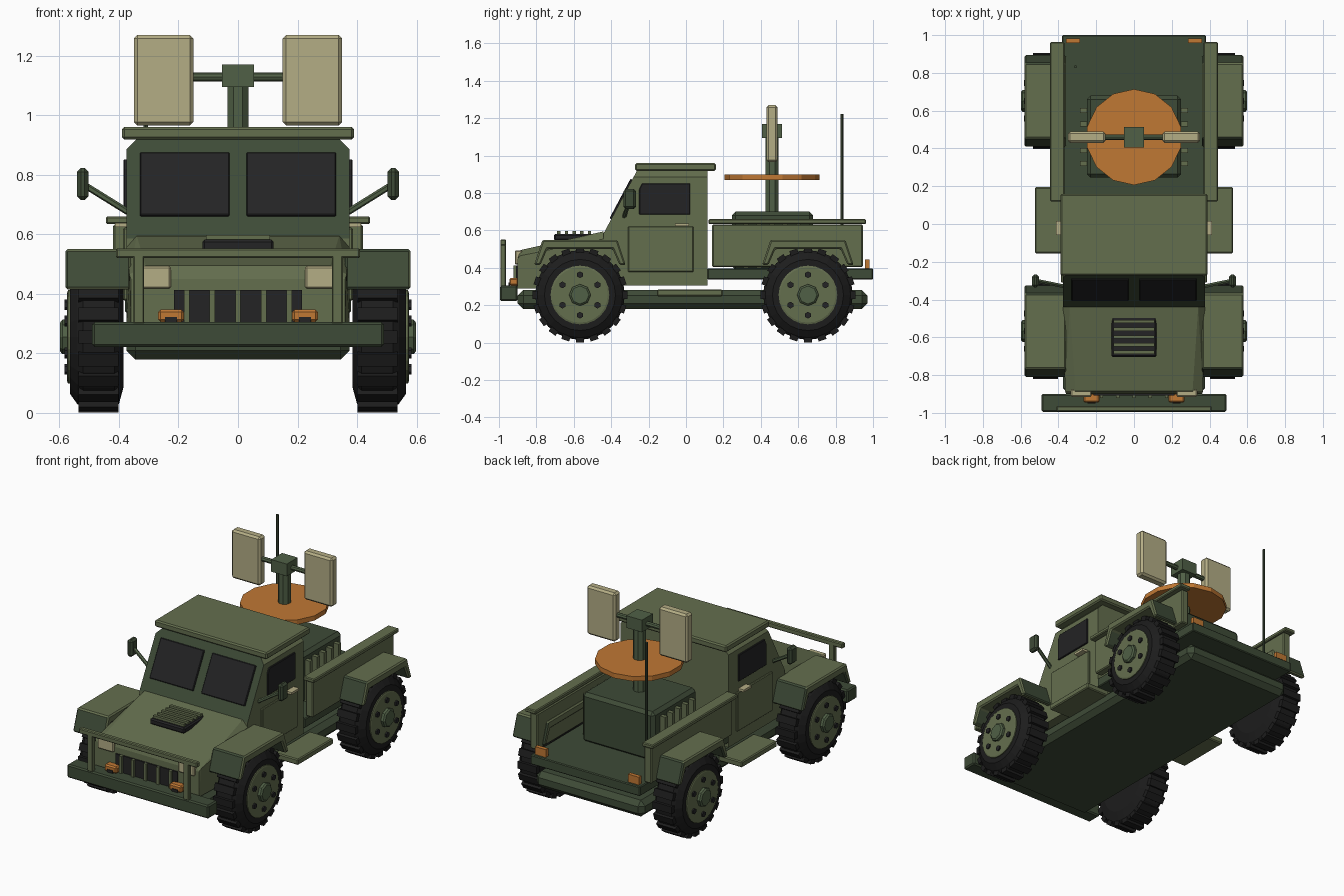
import bpy, bmesh, math
from mathutils import Vector, Matrix

if "Cube" in bpy.data.objects:
    bpy.data.objects.remove(bpy.data.objects["Cube"])

def material(name, rgb):
    m = bpy.data.materials.new(name)
    m.diffuse_color = (*rgb, 1)
    m.use_nodes = True
    m.node_tree.nodes["Principled BSDF"].inputs["Base Color"].default_value = m.diffuse_color
    return m

OLIVE = material("olive", (0.127, 0.156, 0.076))
DARK = material("dark_green", (0.048, 0.070, 0.038))
MID = material("mid_green", (0.080, 0.117, 0.061))
BLACK = material("glass_black", (0.017, 0.017, 0.018))
TYRE = material("tyre_black", (0.012, 0.012, 0.012))
BEIGE = material("beige", (0.456, 0.418, 0.235))
ORANGE = material("orange", (0.527, 0.188, 0.034))

def finish(name, bm, mat, bevel=0):
    bmesh.ops.recalc_face_normals(bm, faces=bm.faces)
    me = bpy.data.meshes.new(name)
    bm.to_mesh(me)
    bm.free()
    me.materials.append(mat)
    ob = bpy.data.objects.new(name, me)
    bpy.context.collection.objects.link(ob)
    if bevel:
        mod = ob.modifiers.new("bevel", 'BEVEL')
        mod.width, mod.segments = bevel, 1
    return ob

def add_box(bm, lo, hi, mat=Matrix()):
    lo, hi = Vector(lo), Vector(hi)
    m = mat @ Matrix.Translation((lo + hi) / 2) @ Matrix.Diagonal((*(hi - lo), 1))
    bmesh.ops.create_cube(bm, size=1, matrix=m)

def box(name, x, y, z, mat, bevel=0, pair=False):
    """Box from ranges; pair adds the mirrored copy."""
    bm = bmesh.new()
    add_box(bm, (x[0], y[0], z[0]), (x[1], y[1], z[1]))
    if pair:
        add_box(bm, (-x[1], y[0], z[0]), (-x[0], y[1], z[1]))
    return finish(name, bm, mat, bevel)

def prism(name, poly, x0, x1, mat, bevel=0):
    """Side profile of (y, z) points extruded along x."""
    bm = bmesh.new()
    a = [bm.verts.new((x0, y, z)) for y, z in poly]
    b = [bm.verts.new((x1, y, z)) for y, z in poly]
    bm.faces.new(a)
    bm.faces.new(b)
    for i in range(len(a)):
        j = (i + 1) % len(a)
        bm.faces.new((a[i], a[j], b[j], b[i]))
    return finish(name, bm, mat, bevel)

def rod(name, p, q, r, mat, sides=8, turn=0):
    p, q = Vector(p), Vector(q)
    bm = bmesh.new()
    m = (Matrix.Translation((p + q) / 2) @ (q - p).to_track_quat('Z', 'Y').to_matrix().to_4x4()
         @ Matrix.Rotation(turn, 4, 'Z'))
    bmesh.ops.create_cone(bm, cap_ends=True, segments=sides, radius1=r, radius2=r,
                          depth=(q - p).length, matrix=m)
    return finish(name, bm, mat)

def lathe_x(name, rings, cy, cz, mat, n=24):
    """Rings of (x, radius) around an axle, capped at both ends."""
    bm = bmesh.new()
    loops = [[bm.verts.new((x, cy + r * math.sin(i * math.tau / n), cz + r * math.cos(i * math.tau / n)))
              for i in range(n)] for x, r in rings]
    for a, b in zip(loops, loops[1:]):
        for i in range(n):
            j = (i + 1) % n
            bm.faces.new((a[i], a[j], b[j], b[i]))
    bm.faces.new(loops[0])
    bm.faces.new(loops[-1])
    return finish(name, bm, mat)

# chassis, bed floor, bumper and guard
box("chassis", (-.375, .375), (-.9, .97), (.18, .282), DARK, .03)
box("bed_floor", (-.38, .38), (.115, 1.0), (.337, .397), DARK, .005)
box("front_bumper", (-.49, .49), (-.995, -.90), (.222, .305), DARK, .008)
box("guard_posts", (.315, .352), (-.993, -.963), (.30, .53), OLIVE, .004, True)
box("guard_bar", (-.41, .41), (-.993, -.963), (.52, .552), OLIVE, .005)

# cab with chamfered roof edges and dark windscreen frame
cab = prism("cab", [(-.44, .305), (-.44, .585), (-.262, .92), (.115, .92), (.115, .305)], -.375, .375, OLIVE)
bm = bmesh.new()
bm.from_mesh(cab.data)
top = [e for e in bm.edges if all(v.co.z > .9 for v in e.verts) and abs(e.verts[0].co.x - e.verts[1].co.x) < .01]
bmesh.ops.bevel(bm, geom=top, offset=.035, segments=1, affect='EDGES')
bm.normal_update()
cab.data.materials.append(DARK)
for f in bm.faces:
    if f.normal.y < -.5 and f.calc_center_median().z > .6:
        f.material_index = 1
bm.to_mesh(cab.data)
bm.free()
box("roof", (-.39, .39), (-.272, .16), (.918, .96), OLIVE, .008)

# hood as a hull of mirrored corner points
bm = bmesh.new()
for x, y, z in [(.375, -.44, .555), (.34, -.44, .595), (.365, -.885, .465), (.31, -.885, .495),
                (.375, -.44, .29), (.36, -.9, .29), (.36, -.9, .45)]:
    bm.verts.new((x, y, z))
    bm.verts.new((-x, y, z))
bmesh.ops.convex_hull(bm, input=bm.verts)
bmesh.ops.dissolve_limit(bm, angle_limit=.01, verts=bm.verts, edges=bm.edges)
finish("hood", bm, OLIVE)

# hood vent
box("vent_plate", (-.12, .12), (-.705, -.49), (.545, .582), BLACK, .008)
for i in range(5):
    y = -.68 + i * .041
    box("vent_slat", (-.108, .108), (y - .009, y + .009), (.578, .597), OLIVE)

# windscreen panes lie on the slope of the cab front
slope = Vector((0, .178, .335)).normalized()
out = Vector((0, -slope.z, slope.y))
base = Vector((0, -.44, .585))
for s in (-1, 1):
    bm = bmesh.new()
    basis = Matrix((Vector((1, 0, 0)), slope, -out)).transposed().to_4x4()
    lo, hi = sorted((s * .028, s * .33))
    add_box(bm, (lo, .085, -.01), (hi, .325, .004), Matrix.Translation(base) @ basis)
    finish("windscreen_pane", bm, BLACK, .004)

# side windows, doors, handles, mirrors
for s in (-1, 1):
    prism("side_window", [(-.25, .685), (-.25, .82), (-.235, .852), (.022, .852), (.022, .685)],
          s * .37, s * .384, BLACK, .003)
    rod("mirror_arm", (s * .37, -.33, .675), (s * .515, -.30, .765), .011, MID, 6)
box("doors", (.37, .386), (-.31, .04), (.378, .622), OLIVE, .004, True)
box("door_handles", (.375, .413), (-.058, .016), (.624, .638), BEIGE, 0, True)
box("mirrors", (.503, .54), (-.335, -.268), (.715, .822), DARK, .012, True)
box("side_steps", (.36, .525), (-.155, .195), (.248, .285), OLIVE, .006, True)

# front face: grille, headlights, indicators
box("grille", (-.215, .215), (-.908, -.88), (.295, .412), BLACK)
for x in (-.172, -.087, 0, .087, .172):
    box("grille_bar", (x - .009, x + .009), (-.922, -.90), (.295, .412), OLIVE)
box("headlights", (.225, .335), (-.915, -.875), (.417, .493), BEIGE, .006, True)
box("indicators", (.182, .268), (-.945, -.895), (.305, .347), ORANGE, .008, True)
box("indicator_lenses", (.205, .245), (-.949, -.94), (.305, .322), BLACK, 0, True)

# cargo bed sides and tail lamps
box("bed_sides", (.37, .42), (.14, .945), (.405, .632), OLIVE, .006, True)
box("bed_rails", (.368, .444), (.12, .963), (.635, .66), OLIVE, .005, True)
box("tail_lamps", (.285, .36), (.957, .982), (.39, .446), ORANGE, 0, True)

# equipment box with ribs
box("equipment_box", (-.25, .25), (.245, .68), (.39, .70), DARK, .02)
for i in range(5):
    y = .32 + i * .07
    box("box_rib", (.24, .285), (y - .013, y + .013), (.40, .66), OLIVE, 0, True)

# mast, turntable disc, twin panels, antenna
rod("mast", (0, .46, .69), (0, .46, 1.11), .038, MID, 8, math.pi / 8)
bm = bmesh.new()
bmesh.ops.create_cone(bm, cap_ends=True, segments=14, radius1=.254, radius2=.254, depth=.03,
                      matrix=Matrix.Translation((0, .46, .884)))
finish("turntable_disc", bm, ORANGE)
box("mast_head", (-.054, .054), (.406, .514), (1.094, 1.17), MID)
rod("cross_bar", (-.2, .46, 1.128), (.2, .46, 1.128), .015, MID)
box("panels", (.15, .35), (.43, .49), (.965, 1.27), BEIGE, .012, True)
rod("antenna", (-.31, .833, .395), (-.31, .833, 1.222), .008, DARK, 6)

# wheels and fenders
CZ, R = .255, .24
arch = [(-.245, .415), (-.2, .55), (.2, .55), (.245, .415), (.212, .415), (.175, .50), (-.175, .50), (-.212, .415)]
for cy in (-.567, .652):
    for s in (-1, 1):
        fender = prism("fender", [(cy + y, z) for y, z in arch], s * .36, s * .58, OLIVE, .008)
        fender.data.materials.append(DARK)
        for p in fender.data.polygons:
            if abs(p.normal.y) > .5:
                p.material_index = 1
        lathe_x("tyre", [(s * .385, .17), (s * .40, .225), (s * .415, R), (s * .52, R), (s * .54, .225),
                         (s * .565, .19), (s * .565, .155)], cy, CZ, TYRE)
        # tread lugs alternate sides
        bm = bmesh.new()
        for i in range(20):
            m = Matrix.Translation((0, cy, CZ)) @ Matrix.Rotation(i * math.tau / 20, 4, 'X')
            lo, hi = sorted((s * .402, s * .535))
            add_box(bm, (lo, -.022, R - .02), (hi, .022, .254), m)
        finish("tread_lugs", bm, TYRE)
        lathe_x("rim", [(s * .55, .157), (s * .571, .157), (s * .574, .148)], cy, CZ, OLIVE)
        lathe_x("hub_cap", [(s * .56, .058), (s * .59, .058), (s * .598, .048)], cy, CZ, MID, 8)
        for i in range(6):
            a = i * math.tau / 6
            y, z = cy + .108 * math.sin(a), CZ + .108 * math.cos(a)
            rod("wheel_bolt", (s * .565, y, z), (s * .583, y, z), .018, BLACK, 6)
